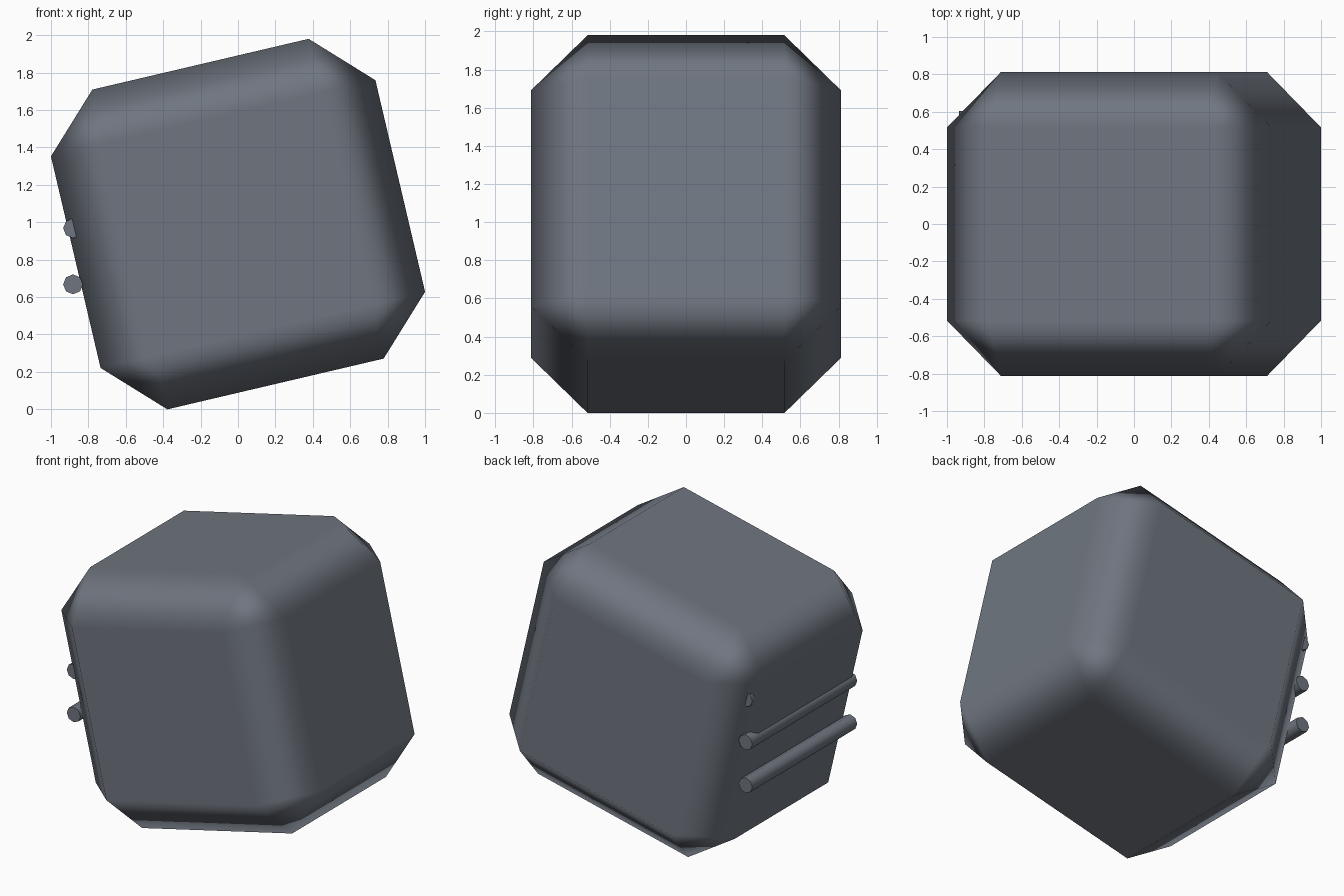
import bpy, math

cube = bpy.data.objects.get("Cube")
if cube:
    bpy.data.objects.remove(cube, do_unlink=True)

# Single slate grey material
COLOUR = (0.16, 0.18, 0.215, 1)
slate = bpy.data.materials.new("slate_grey")
slate.use_nodes = True
slate.diffuse_color = COLOUR
slate.node_tree.nodes["Principled BSDF"].inputs["Base Color"].default_value = COLOUR

# Tilted boulder block: chamfered box with flat-looking faces and soft chamfers
bpy.ops.mesh.primitive_cube_add(size=2, location=(0, 0, 0.99))
block = bpy.context.object
block.name = "boulder_block"
block.scale = (0.891, 0.813, 0.878)
bpy.ops.object.transform_apply(location=False, rotation=False, scale=True)
block.rotation_euler.y = math.radians(-13.2)
block.data.materials.append(slate)
bpy.ops.object.shade_smooth()
chamfer = block.modifiers.new("chamfer", 'BEVEL')
chamfer.width = 0.297
chamfer.segments = 1
chamfer.limit_method = 'NONE'
chamfer.harden_normals = True

# Three rods in a vertical row, partly sunk into one side
FRONT, BACK = -0.55, 0.605
for name, z in (("lower_rod", 0.668), ("middle_rod", 0.968), ("upper_rod", 1.268)):
    bpy.ops.mesh.primitive_cylinder_add(
        vertices=8, radius=0.053, depth=BACK - FRONT,
        location=(-0.882, (FRONT + BACK) / 2, z),
        rotation=(math.pi / 2, 0, 0))
    rod = bpy.context.object
    rod.name = name
    rod.data.materials.append(slate)
    bpy.ops.object.shade_smooth_by_angle(angle=math.radians(50))
